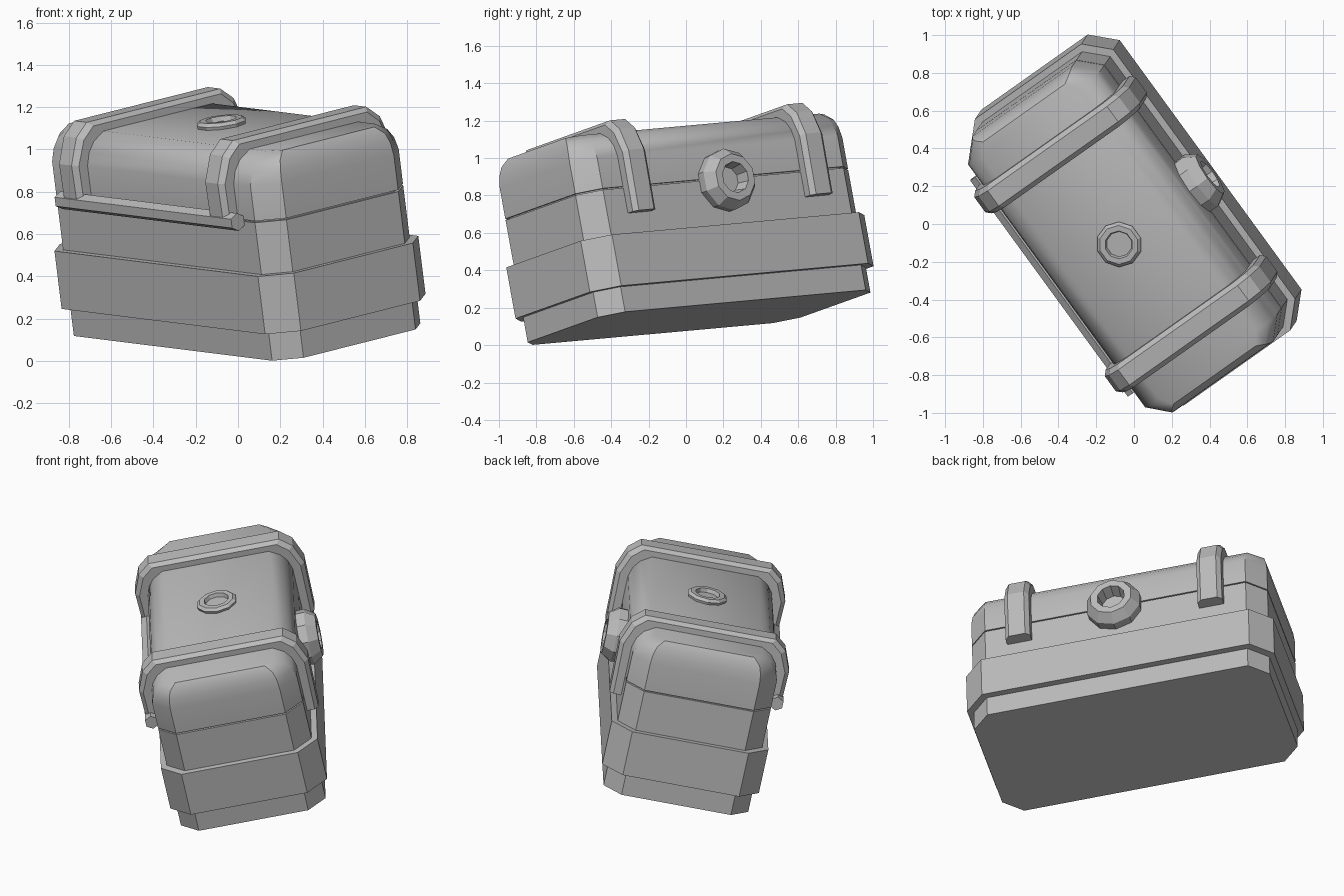
import bpy, bmesh, math
from mathutils import Matrix, Vector

if "Cube" in bpy.data.objects:
    bpy.data.objects.remove(bpy.data.objects["Cube"], do_unlink=True)

# One plain grey for the whole chest
grey = bpy.data.materials.new("plain_grey")
grey.use_nodes = True
COLOR = (0.5, 0.5, 0.5, 1)
grey.diffuse_color = COLOR
grey.node_tree.nodes["Principled BSDF"].inputs["Base Color"].default_value = COLOR

# The chest lies tilted: depth, length and height axes
depth = Vector((0.80, 0.565, 0.202)).normalized()
length = Vector((-0.592, 0.8025, 0.072))
length = (length - depth * length.dot(depth)).normalized()
height = depth.cross(length)
POSE = Matrix.Translation((0.043, 0.07, 0.148)) @ Matrix(
    (depth, length, height)).transposed().to_4x4()


def loft(name, rings, cap=True, closed=False, smooth=None):
    """Skin a list of equal-sized point rings."""
    bm = bmesh.new()
    loops = [[bm.verts.new(p) for p in ring] for ring in rings]
    pairs = list(zip(loops, loops[1:]))
    if closed:
        pairs.append((loops[-1], loops[0]))
    n = len(loops[0])
    for a, b in pairs:
        for i in range(n):
            j = (i + 1) % n
            bm.faces.new((a[i], a[j], b[j], b[i]))
    if cap and not closed:
        bm.faces.new(loops[0])
        bm.faces.new(loops[-1])
    bmesh.ops.recalc_face_normals(bm, faces=bm.faces)
    mesh = bpy.data.meshes.new(name)
    bm.to_mesh(mesh)
    bm.free()
    obj = bpy.data.objects.new(name, mesh)
    bpy.context.collection.objects.link(obj)
    mesh.materials.append(grey)
    obj.matrix_world = POSE
    if smooth:
        bpy.ops.object.select_all(action='DESELECT')
        obj.select_set(True)
        bpy.context.view_layer.objects.active = obj
        bpy.ops.object.shade_smooth_by_angle(angle=math.radians(smooth))
    return obj


def octagon(hx, hy, z, cx=0.107, cy=0.107):
    """Rectangle with cut corners."""
    quarter = [(hx, hy - cy), (hx - cx, hy)]
    pts = quarter + [(-x, y) for x, y in reversed(quarter)]
    pts += [(-x, -y) for x, y in pts]
    return [(x, y, z) for x, y in pts]


HX, HY, SEAM = 0.438, 0.905, 0.672

# Body with a small recessed lip under the lid
loft("body", [octagon(HX, HY, 0), octagon(HX, HY, SEAM - 0.004),
              octagon(HX - 0.015, HY - 0.015, SEAM - 0.004),
              octagon(HX - 0.015, HY - 0.015, SEAM + 0.01)])

# Wide band around the lower body
RIM = 0.036
loft("lower_band", [octagon(HX + RIM, HY + RIM, z, 0.122, 0.122) for z in (0.137, 0.417)])

# Rounded lid
loft("lid", [octagon(HX, HY, SEAM + 0.004), octagon(HX, HY, 0.845),
             octagon(0.42, 0.898, 0.905, 0.095, 0.1),
             octagon(0.385, 0.885, 0.952, 0.075, 0.085),
             octagon(0.322, 0.86, 0.99, 0.051, 0.07)], smooth=38)

# Bevelled straps over the lid; the back ends stop at the hinge
outer = [(0.507, 0.53), (0.512, 0.86), (0.465, 0.985), (0.395, 1.045)]
inner = [(0.425, 0.53), (0.425, 0.84), (0.38, 0.93), (0.33, 0.975)]


def over(path):
    back = [(-x, max(z, SEAM)) for x, z in path]
    return [Vector(p) for p in path + back[::-1]]


def strap(name, y):
    rings = []
    for low, high in zip(over(inner), over(outer)):
        shoulder = low.lerp(high, 0.72)
        section = [(low, 0.075), (shoulder, 0.075), (high, 0.05)]
        section += [(p, -w) for p, w in reversed(section)]
        rings.append([(p.x, y + w, p.y) for p, w in section])
    loft(name, rings)


for side, sign in (("left", 1), ("right", -1)):
    strap(side + "_strap", sign * 0.588)


# Hinge rod along the back
def circle(r, sides, turn=0.0):
    angles = [2 * math.pi * (i + turn) / sides for i in range(sides)]
    return [(r * math.cos(a), r * math.sin(a)) for a in angles]


loft("hinge_rod", [[(x - 0.474, y, z + SEAM) for x, z in circle(0.043, 6, 0.5)]
                   for y in (-0.71, 0.71)])

# Round lock on the front with a sunk keyhole
lock = [(0.165, 0.42), (0.168, 0.49), (0.128, 0.55), (0.085, 0.55), (0.072, 0.47)]
loft("lock_ring", [[(x, a, b + 0.655) for a, b in circle(r, 10, 0.5)] for r, x in lock])

# Flat dished knob on the lid
knob = [(0.115, 0.98), (0.122, 1.005), (0.105, 1.02), (0.075, 1.02), (0.068, 0.997)]
loft("lid_knob", [[(a, b, z) for a, b in circle(r, 10, 0.5)] for r, z in knob])
